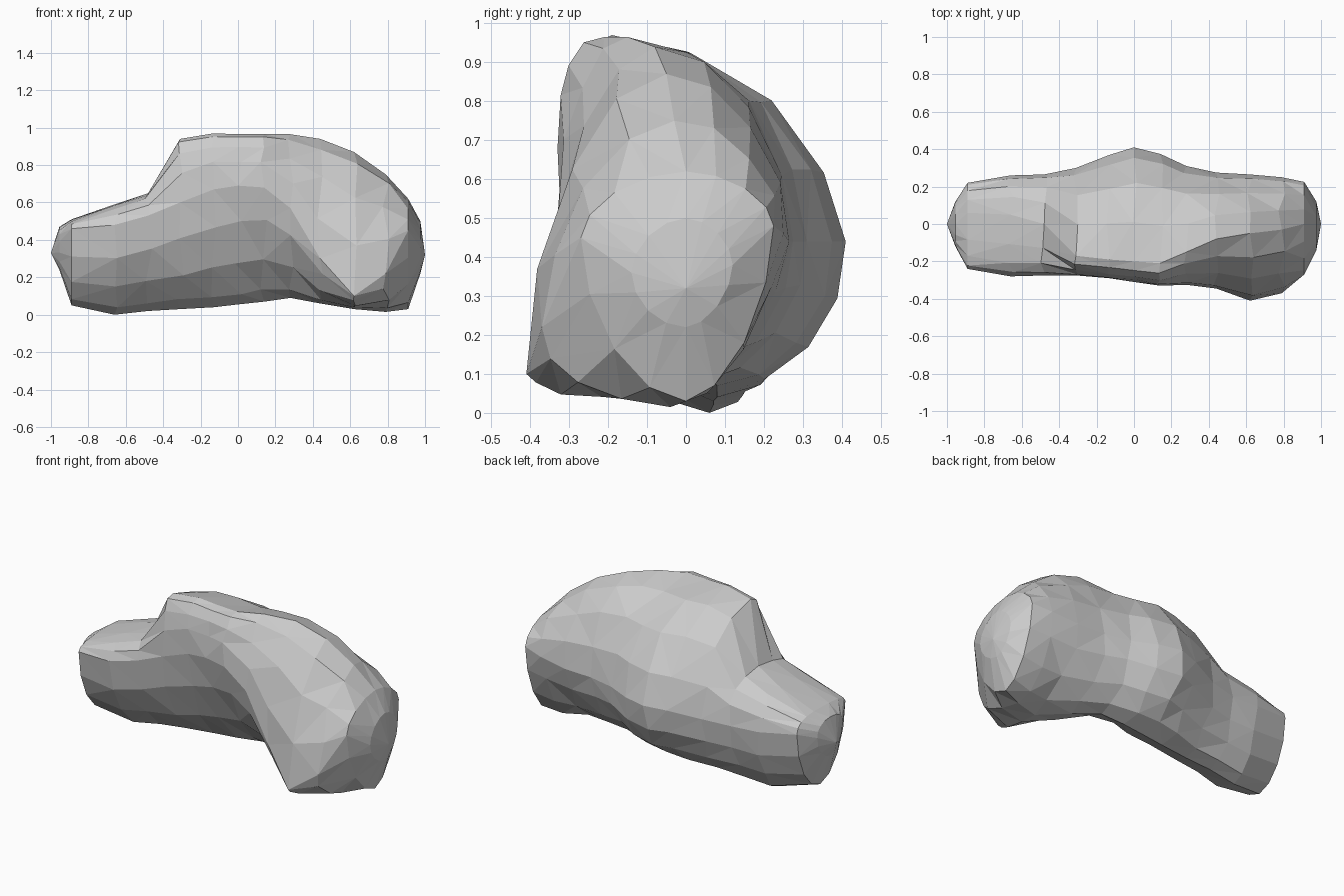
import bpy, bmesh, math, random
from mathutils import Vector

random.seed(4)
RING = 16

# Cross-sections along x:
# x, top(y,z), front(y,z), bottom(y,z), back(y,z), lower-front fullness
SECTIONS = [
    (-0.955, 0.00, 0.47, -0.12, 0.39, 0.00, 0.24, 0.12, 0.39, 2.0),
    (-0.89, 0.06, 0.51, -0.24, 0.46, 0.00, 0.05, 0.22, 0.43, 1.9),
    (-0.66, 0.05, 0.59, -0.28, 0.48, 0.06, 0.00, 0.26, 0.40, 1.9),
    (-0.48, 0.00, 0.65, -0.275, 0.53, 0.07, 0.02, 0.265, 0.39, 1.8),
    (-0.31, -0.17, 0.94, -0.275, 0.60, 0.07, 0.03, 0.30, 0.40, 1.75),
    (-0.13, -0.19, 0.97, -0.29, 0.67, 0.08, 0.04, 0.37, 0.43, 1.65),
    (0.00, -0.20, 0.965, -0.31, 0.69, 0.08, 0.055, 0.41, 0.44, 1.6),
    (0.14, -0.21, 0.965, -0.33, 0.68, 0.08, 0.07, 0.375, 0.44, 1.5),
    (0.28, -0.15, 0.965, -0.325, 0.57, 0.06, 0.09, 0.31, 0.44, 1.6),
    (0.44, -0.08, 0.94, -0.345, 0.30, 0.00, 0.06, 0.275, 0.44, 1.9),
    (0.62, -0.05, 0.87, -0.41, 0.10, -0.10, 0.03, 0.265, 0.44, 2.0),
    (0.79, -0.03, 0.75, -0.37, 0.22, -0.04, 0.015, 0.25, 0.46, 2.0),
    (0.91, 0.00, 0.62, -0.27, 0.45, 0.00, 0.03, 0.225, 0.48, 1.8),
    (0.975, 0.00, 0.50, -0.14, 0.36, 0.00, 0.22, 0.12, 0.38, 1.9),
]


def fullness(x, front, upper, lower_front):
    """How boxy a quadrant is: 1 straight, 2 round, more is squarer."""
    if front and upper:
        return 2.6 if x < 0.2 else 1.8
    if front:
        return lower_front
    if upper:
        return 2.3 if x < -0.4 else 1.8
    return 1.9 if x < 0.2 else 1.7


def section_ring(bm, s):
    """Closed ring through the four extreme points of one section."""
    x, ty, tz, fy, fz, by, bz, ky, kz, n = s
    verts = []
    for i in range(RING):
        a = 2 * math.pi * i / RING
        c, q = math.cos(a), math.sin(a)
        sy, sz = (ky, kz) if c >= 0 else (fy, fz)
        ey, ez = (ty, tz) if q >= 0 else (by, bz)
        k = fullness(x, c < 0, q > 0, n)
        c, q = abs(c) ** (2 / k), abs(q) ** (2 / k)
        p = Vector((x, ey + (sy - ey) * c, sz + (ez - sz) * q))
        # chipped irregularity, kept off the outline points and the ends
        if i % (RING // 4) and abs(x) < 0.85:
            p += Vector((random.uniform(-.02, .02), random.uniform(-.006, .006),
                         random.uniform(-.006, .006)))
        p.z = max(p.z, 0)
        verts.append(bm.verts.new(p))
    return verts


# Boulder body: lofted sections closed by a point at each end
bm = bmesh.new()
rings = [section_ring(bm, s) for s in SECTIONS]
for a, b in zip(rings, rings[1:]):
    for i in range(RING):
        j = (i + 1) % RING
        bm.faces.new((a[i], a[j], b[j], b[i]))
for ring, tip in ((rings[0], (-1, 0, 0.33)), (rings[-1], (1, 0, 0.32))):
    v = bm.verts.new(tip)
    for i in range(RING):
        bm.faces.new((ring[i], ring[(i + 1) % RING], v))

# Flat irregular facets
bmesh.ops.triangulate(bm, faces=bm.faces[:], quad_method='SHORT_EDGE')
bmesh.ops.recalc_face_normals(bm, faces=bm.faces[:])
mesh = bpy.data.meshes.new("boulder")
bm.to_mesh(mesh)
bm.free()
boulder = bpy.data.objects.new("boulder", mesh)
bpy.context.collection.objects.link(boulder)
